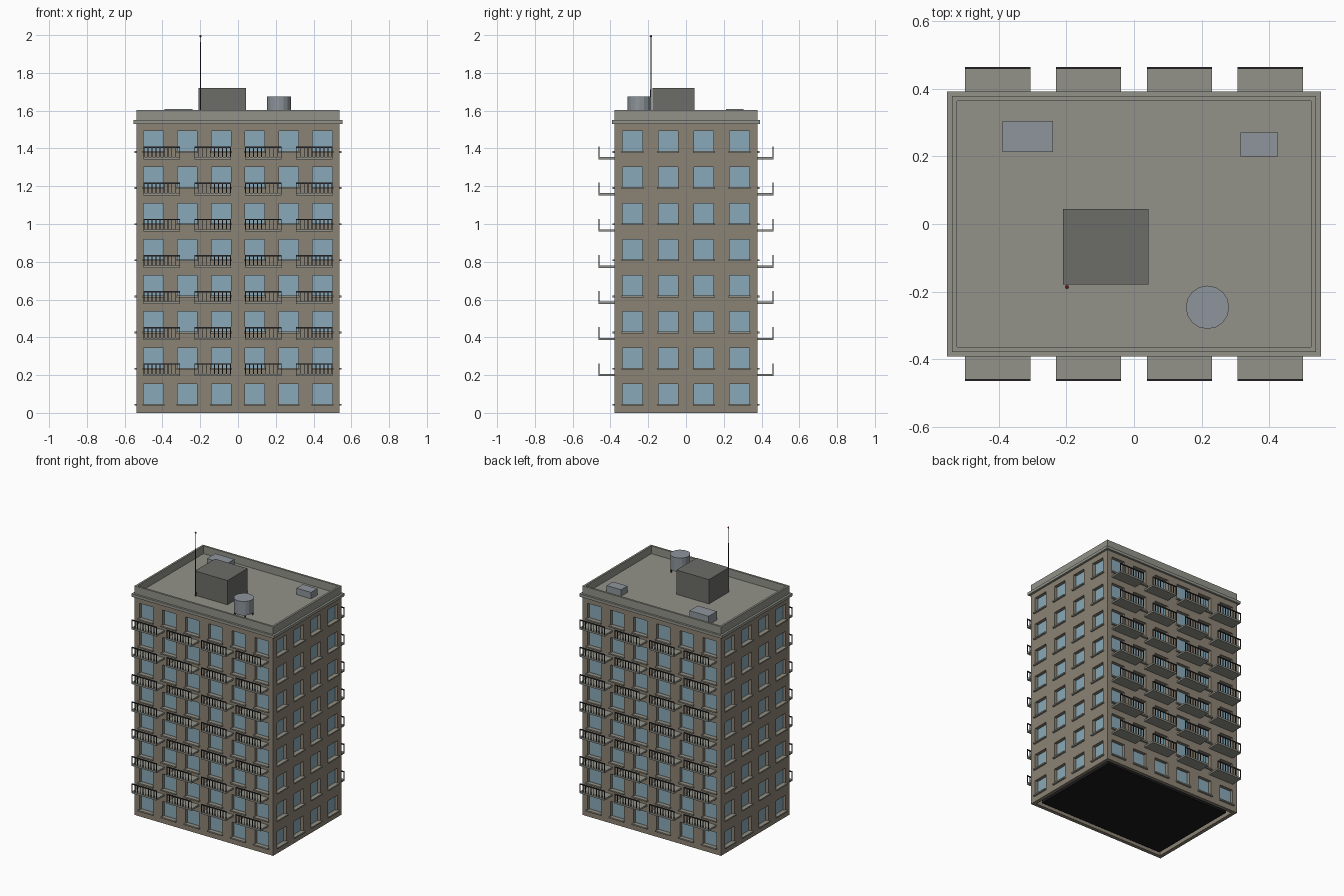
import bpy, bmesh
from math import pi
from mathutils import Matrix, Vector

if "Cube" in bpy.data.objects:
    bpy.data.objects.remove(bpy.data.objects["Cube"])

HX, HY, FLOOR, FLOORS = 0.537, 0.378, 0.1913, 8
WALL_T, WIN_W, WIN_LO, WIN_HI = 0.025, 0.104, 0.045, 0.153
TOP = FLOOR * FLOORS


def material(name, r, g, b):
    m = bpy.data.materials.new(name)
    m.diffuse_color = (r, g, b, 1)
    m.use_nodes = True
    m.node_tree.nodes["Principled BSDF"].inputs["Base Color"].default_value = m.diffuse_color
    return m


BRICK = material("brick", 0.26, 0.225, 0.175)
CONCRETE = material("concrete", 0.29, 0.29, 0.255)
GLASS = material("glass", 0.25, 0.40, 0.48)
DARK = material("dark_metal", 0.035, 0.035, 0.04)
CORE = material("dark_core", 0.01, 0.01, 0.012)
HOUSE = material("rooftop_block", 0.15, 0.15, 0.135)
METAL = material("pale_metal", 0.27, 0.30, 0.33)
RED = material("red", 0.25, 0.02, 0.02)


def finish(name, bm, mat):
    mesh = bpy.data.meshes.new(name)
    bm.to_mesh(mesh)
    bm.free()
    mesh.materials.append(mat)
    ob = bpy.data.objects.new(name, mesh)
    bpy.context.collection.objects.link(ob)
    return ob


def add_box(bm, lo, hi, turn=Matrix.Identity(4)):
    lo, hi = Vector(lo), Vector(hi)
    m = turn @ Matrix.Translation((lo + hi) / 2) @ Matrix.Diagonal((*(hi - lo), 1))
    bmesh.ops.create_cube(bm, size=1, matrix=m)


def box(name, lo, hi, mat):
    bm = bmesh.new()
    add_box(bm, lo, hi)
    return finish(name, bm, mat)


def add_rod(bm, x, y, z0, z1, r0, r1, sides):
    bmesh.ops.create_cone(bm, cap_ends=True, segments=sides, radius1=r0, radius2=r1,
                          depth=z1 - z0, matrix=Matrix.Translation((x, y, (z0 + z1) / 2)))


# Four facades: half length, distance from centre, window count, rotation
SIDES = [(HX if k % 2 == 0 else HY, HY if k % 2 == 0 else HX,
          6 if k % 2 == 0 else 4, Matrix.Rotation(k * pi / 2, 4, 'Z')) for k in range(4)]


def window_centres(half, n):
    return [-half + (i + 0.5) * 2 * half / n for i in range(n)]


# Wall shell: grid around the perimeter with window cells left open
ring, open_cols = [], set()
for half, dist, n, turn in SIDES:
    us = [-half]
    for c in window_centres(half, n):
        open_cols.add(len(ring) + len(us))
        us += [c - WIN_W / 2, c + WIN_W / 2]
    ring += [turn @ Vector((u, -dist, 0)) for u in us]
levels = [0]
for f in range(FLOORS):
    levels += [f * FLOOR + WIN_LO, f * FLOOR + WIN_HI]
levels.append(TOP)
bm = bmesh.new()
rows = [[bm.verts.new((p.x, p.y, z)) for p in ring] for z in levels]
for j in range(len(levels) - 1):
    for i in range(len(ring)):
        if j % 2 == 1 and i in open_cols:
            continue
        k = (i + 1) % len(ring)
        bm.faces.new((rows[j][i], rows[j][k], rows[j + 1][k], rows[j + 1][i]))
walls = finish("walls", bm, BRICK)
shell = walls.modifiers.new("thickness", 'SOLIDIFY')
shell.thickness, shell.offset, shell.use_even_offset = WALL_T, -1, True

# Window panes and sills
panes, sills = bmesh.new(), bmesh.new()
for half, dist, n, turn in SIDES:
    for f in range(FLOORS):
        z = f * FLOOR
        for c in window_centres(half, n):
            add_box(panes, (c - 0.056, -dist + WALL_T - 0.003, z + WIN_LO - 0.004),
                    (c + 0.056, -dist + WALL_T + 0.005, z + WIN_HI + 0.004), turn)
            add_box(sills, (c - 0.058, -dist - 0.012, z + 0.038),
                    (c + 0.058, -dist + 0.006, z + 0.047), turn)
finish("window_panes", panes, GLASS)
finish("window_sills", sills, CONCRETE)

# Dark interior core
box("interior_core", (-HX + 0.05, -HY + 0.05, 0.004), (HX - 0.05, HY - 0.05, TOP), CORE)

# Balconies on front and back, from the second floor up
slabs, rails = bmesh.new(), bmesh.new()
BARS, BW, BY = 10, 0.0965, HY + 0.085
for half, dist, n, turn in SIDES[::2]:
    for f in range(1, FLOORS):
        z = f * FLOOR + 0.003
        for c in window_centres(half, 4):
            add_box(slabs, (c - BW, -BY, z), (c + BW, -dist + 0.01, z + 0.012), turn)
            add_box(rails, (c - BW, -BY - 0.001, z + 0.061), (c + BW, -BY + 0.005, z + 0.068), turn)
            for b in range(BARS):
                x = c - BW + 0.002 + b * (2 * BW - 0.004) / (BARS - 1)
                add_box(rails, (x - 0.002, -BY, z + 0.01), (x + 0.002, -BY + 0.004, z + 0.063), turn)
finish("balcony_slabs", slabs, CONCRETE)
finish("balcony_railings", rails, DARK)

# Cornice slab and parapet
ROOF = 1.55
box("cornice", (-0.552, -0.392, TOP), (0.552, 0.392, ROOF), CONCRETE)
bm = bmesh.new()
for half, dist, n, turn in SIDES:
    add_box(bm, (-half, -dist, ROOF), (half - 0.014, -dist + 0.014, 1.604), turn)
finish("parapet", bm, CONCRETE)

# Rooftop stair house and ventilation units
box("stair_house", (-0.21, -0.178, ROOF), (0.043, 0.045, 1.72), HOUSE)
box("large_vent_unit", (-0.388, 0.212, ROOF), (-0.24, 0.304, 1.61), METAL)
box("small_vent_unit", (0.314, 0.2, ROOF), (0.426, 0.27, 1.595), METAL)

# Water tank on legs
bm = bmesh.new()
add_rod(bm, 0.217, -0.246, 1.578, 1.675, 0.064, 0.064, 16)
finish("water_tank", bm, METAL)
bm = bmesh.new()
for sx in (-1, 1):
    for sy in (-1, 1):
        add_rod(bm, 0.217 + sx * 0.04, -0.246 + sy * 0.04, ROOF, 1.58, 0.005, 0.005, 6)
finish("tank_legs", bm, DARK)

# Antenna mast with a red tip
bm = bmesh.new()
add_rod(bm, -0.198, -0.186, ROOF, 1.994, 0.004, 0.002, 6)
finish("antenna_mast", bm, DARK)
bm = bmesh.new()
bmesh.ops.create_uvsphere(bm, u_segments=8, v_segments=6, radius=0.006,
                          matrix=Matrix.Translation((-0.198, -0.186, 1.994)))
finish("antenna_light", bm, RED)
